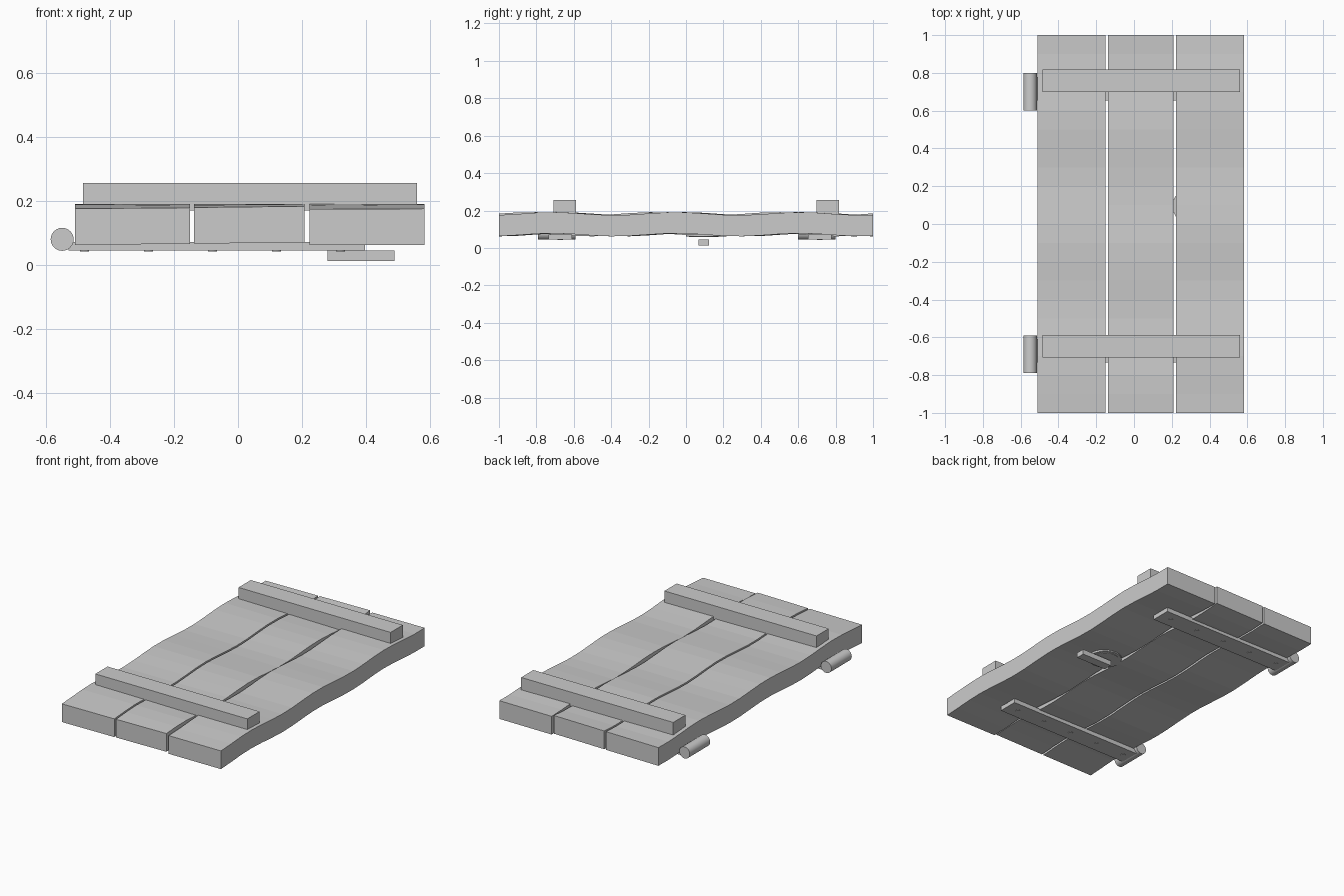
import bpy, bmesh, math

cube = bpy.data.objects.get("Cube")
if cube:
    bpy.data.objects.remove(cube, do_unlink=True)

grey = bpy.data.materials.new("plain_grey")
grey.use_nodes = True
COLOUR = (0.6, 0.6, 0.6, 1)
grey.diffuse_color = COLOUR
grey.node_tree.nodes["Principled BSDF"].inputs["Base Color"].default_value = COLOUR


def finish(name, bm):
    bmesh.ops.recalc_face_normals(bm, faces=bm.faces)
    mesh = bpy.data.meshes.new(name)
    bm.to_mesh(mesh)
    bm.free()
    mesh.materials.append(grey)
    obj = bpy.data.objects.new(name, mesh)
    bpy.context.collection.objects.link(obj)
    return obj


def box(name, low, high):
    bm = bmesh.new()
    bmesh.ops.create_cube(bm, size=1)
    for v in bm.verts:
        v.co = [l + (c + 0.5) * (h - l) for c, l, h in zip(v.co, low, high)]
    return finish(name, bm)


def cylinder(name, centre, radius, depth, sides, along_y=False):
    bm = bmesh.new()
    bmesh.ops.create_cone(bm, cap_ends=True, segments=sides,
                          radius1=radius, radius2=radius, depth=depth)
    obj = finish(name, bm)
    obj.location = centre
    if along_y:
        obj.rotation_euler.x = math.pi / 2
    return obj


def smooth(obj):
    bpy.ops.object.select_all(action='DESELECT')
    obj.select_set(True)
    bpy.context.view_layer.objects.active = obj
    bpy.ops.object.shade_smooth_by_angle(angle=math.radians(40))


# Warped planks: a rectangular section swept along y, each edge with its own wave
def plank(name, x0, x1, phase):
    bm = bmesh.new()
    rings = []
    steps = 20
    for i in range(steps + 1):
        y = -1 + 2 * i / steps
        ring = []
        for x, z, shift in ((x0, 0.07, 0), (x1, 0.07, 0.5), (x1, 0.183, 0.5), (x0, 0.183, 0)):
            wave = 0.008 * math.cos(9.5 * y + phase + shift)
            ring.append(bm.verts.new((x, y, z + wave)))
        rings.append(ring)
    for a, b in zip(rings, rings[1:]):
        for k in range(4):
            n = (k + 1) % 4
            bm.faces.new((a[k], a[n], b[n], b[k]))
    bm.faces.new(rings[0])
    bm.faces.new(rings[-1])
    finish(name, bm)


plank("right_plank", -0.51, -0.15, 0.6)
plank("middle_plank", -0.138, 0.208, 1.2)
plank("left_plank", 0.223, 0.583, 0.0)

# Battens, hinge straps with rivets, and hinge barrels at both ends
for end, batten_y, strap_y, barrel_y in (("front", -0.648, -0.672, -0.69),
                                         ("back", 0.758, 0.715, 0.70)):
    box(end + "_batten", (-0.485, batten_y - 0.06, 0.17), (0.56, batten_y + 0.06, 0.257))
    box(end + "_hinge_strap", (-0.53, strap_y - 0.062, 0.045), (0.398, strap_y + 0.062, 0.072))
    smooth(cylinder(end + "_hinge_barrel", (-0.55, barrel_y, 0.08), 0.036, 0.2, 24, True))
    for i in range(5):
        cylinder(f"{end}_rivet_{i + 1}", (0.32 - 0.2 * i, strap_y, 0.0445), 0.014, 0.004, 12)

# Latch on the underside: round plate, raised centre and pull bar
cylinder("latch_plate", (0.30, 0.095, 0.066), 0.096, 0.012, 32)
cylinder("latch_centre", (0.30, 0.095, 0.064), 0.078, 0.012, 32)
box("latch_bar", (0.28, 0.068, 0.013), (0.49, 0.123, 0.045))
